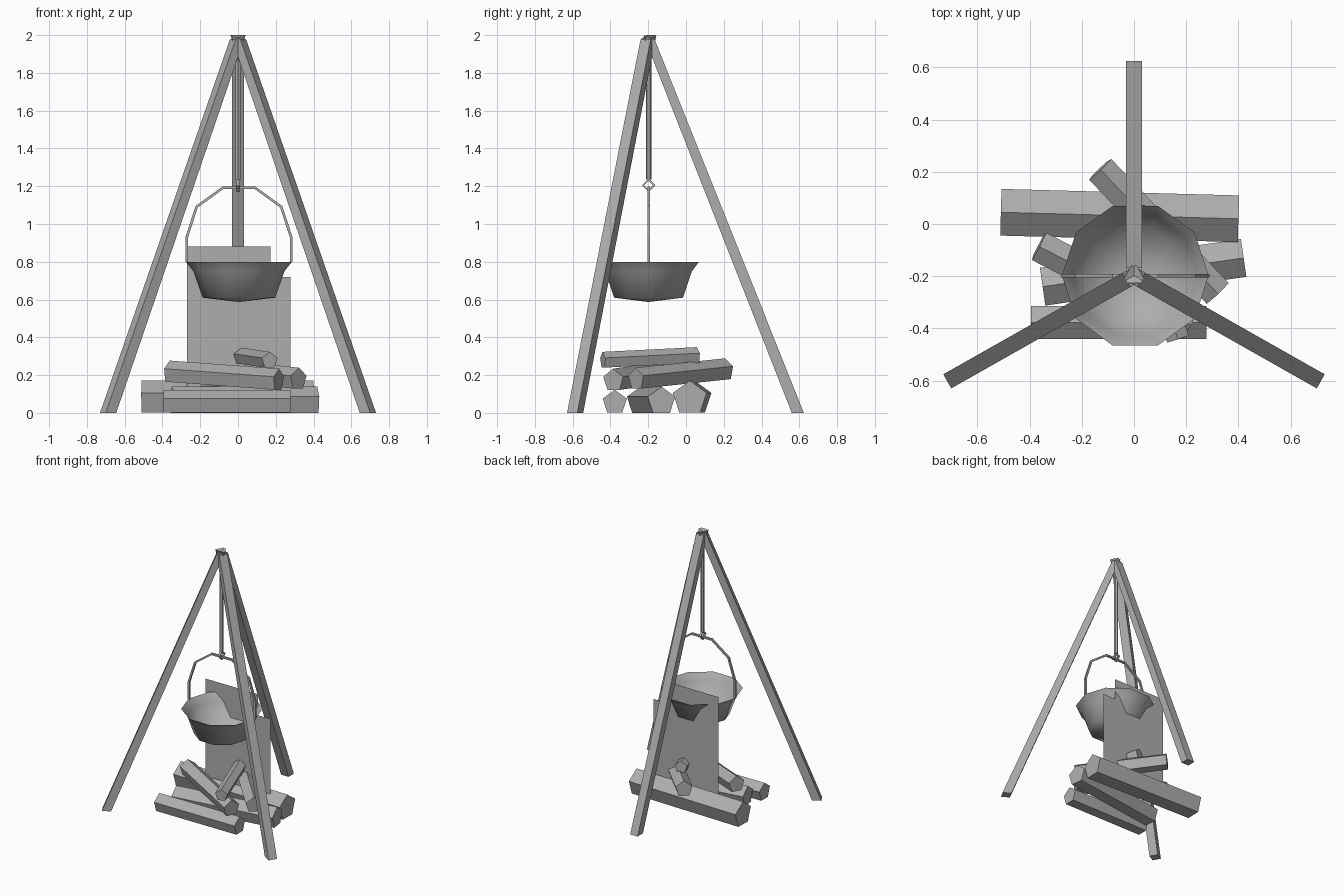
import bpy, bmesh, math
from mathutils import Vector

if "Cube" in bpy.data.objects:
    bpy.data.objects.remove(bpy.data.objects["Cube"])

grey = bpy.data.materials.new("plain_grey")
grey.diffuse_color = (0.42, 0.42, 0.42, 1)
grey.use_nodes = True
grey.node_tree.nodes["Principled BSDF"].inputs["Base Color"].default_value = grey.diffuse_color
CY = -0.198  # y of tripod axis


def make(name, verts, faces, smooth=False, fix=True):
    me = bpy.data.meshes.new(name)
    me.from_pydata([tuple(v) for v in verts], [], faces)
    if fix:
        bm = bmesh.new()
        bm.from_mesh(me)
        bmesh.ops.recalc_face_normals(bm, faces=bm.faces)
        bm.to_mesh(me)
        bm.free()
    me.materials.append(grey)
    for p in me.polygons:
        p.use_smooth = smooth
    ob = bpy.data.objects.new(name, me)
    bpy.context.collection.objects.link(ob)
    return ob


def loft(name, rings, closed=False, caps=True, smooth=False):
    n, m = len(rings[0]), len(rings)
    verts = [v for r in rings for v in r]
    faces = []
    for i in range(m if closed else m - 1):
        j = (i + 1) % m
        for k in range(n):
            l = (k + 1) % n
            faces.append((i * n + k, i * n + l, j * n + l, j * n + k))
    if caps and not closed:
        faces += [tuple(range(n)), tuple(range((m - 1) * n, m * n))]
    return make(name, verts, faces, smooth)


def ring(c, d, r, n, spin=90):
    # n-gon around c, perpendicular to direction d
    c, d = Vector(c), Vector(d).normalized()
    ref = Vector((0, 0, 1)) if abs(d.z) < 0.99 else Vector((0, 1, 0))
    s = d.cross(ref).normalized()
    u = s.cross(d)
    return [c + r * (s * math.cos(a) + u * math.sin(a))
            for a in (math.radians(spin) + k * math.tau / n for k in range(n))]


def prism(name, a, b, r, n, spin=90):
    d = Vector(b) - Vector(a)
    return loft(name, [ring(a, d, r, n, spin), ring(b, d, r, n, spin)])


# tripod legs, square beams meeting at the top
for name, ang in (("back_leg", 90), ("left_leg", 209.5), ("right_leg", 330.5)):
    a = math.radians(ang)
    out = Vector((math.cos(a), math.sin(a), 0))
    side = Vector((-out.y, out.x, 0)) * 0.031
    base = Vector((0, CY, 0))

    def quad(r0, z0, r1, z1):
        p, q = base + out * r0 + Vector((0, 0, z0)), base + out * r1 + Vector((0, 0, z1))
        return [p - side, p + side, q + side, q - side]
    loft(name, [quad(0.758, 0, 0.822, 0), quad(-0.028, 2.0, 0.032, 1.977)])

# fire wood, five-sided logs
logs = [
    ("back_log", (-0.51, 0.045, 0.077), (0.40, 0.02, 0.077), 0.094),
    ("front_log", (-0.395, -0.377, 0.055), (0.278, -0.377, 0.055), 0.067),
    ("middle_log", (-0.35, -0.24, 0.062), (0.42, -0.13, 0.062), 0.077),
    ("left_cross_log", (-0.365, -0.085, 0.215), (0.215, -0.385, 0.172), 0.062),
    ("right_cross_log", (-0.13, 0.21, 0.228), (0.32, -0.265, 0.178), 0.061),
    ("top_log", (0.0, 0.06, 0.302), (0.168, -0.44, 0.277), 0.046),
]
for name, a, b, r in logs:
    prism(name, a, b, r, 5)

# pot, an open ten-sided bowl
n, pc = 10, Vector((0.005, CY, 0))
verts = []
for r, z in ((0.281, 0.8), (0.241, 0.75), (0.192, 0.61)):
    verts += [pc + Vector((r * math.cos(k * math.tau / n), r * math.sin(k * math.tau / n), z))
              for k in range(n)]
verts.append(pc + Vector((0, 0, 0.587)))
faces = []
for k in range(n):
    l = (k + 1) % n
    for i in (0, n):
        faces.append((i + l, i + k, i + n + k, i + n + l))
    faces.append((2 * n + l, 2 * n + k, 3 * n))
make("pot", verts, faces, smooth=True, fix=False)

# pot handle, half decagon arch
path = [Vector((0.277, 0, 0.8))]
path += [Vector((0.277 * math.cos(math.radians(t)), 0, 0.928 + 0.277 * math.sin(math.radians(t))))
         for t in range(0, 181, 36)]
path.append(Vector((-0.277, 0, 0.8)))
rings = []
for i, p in enumerate(path):
    d = (path[min(i + 1, len(path) - 1)] - path[max(i - 1, 0)]).normalized()
    s = Vector((d.z, 0, -d.x)) * 0.007
    w = Vector((0, 0.007, 0))
    c = pc + p
    rings.append([c + s + w, c + s - w, c - s - w, c - s + w])
loft("pot_handle", rings)

# diamond hanging ring and rod
rings = []
for k in range(4):
    o = Vector((0, math.cos(k * math.pi / 2), math.sin(k * math.pi / 2)))
    c = Vector((0, CY, 1.205))
    x = Vector((0.008, 0, 0))
    rings.append([c + o * 0.036 + x, c + o * 0.036 - x, c + o * 0.024 - x, c + o * 0.024 + x])
loft("hanging_ring", rings, closed=True)
prism("hanging_rod", (0, CY, 1.235), (0, CY, 1.97), 0.015, 6)

# flat upright sheets behind the pot: fire and steam
for name, x0, x1, z0, z1 in (("fire_sheet", -0.27, 0.277, 0.12, 0.72),
                             ("steam_sheet", -0.27, 0.173, 0.72, 0.88)):
    make(name, [(x0, -0.005, z0), (x1, -0.005, z0), (x1, -0.005, z1), (x0, -0.005, z1)],
         [(0, 1, 2, 3)], fix=False)
